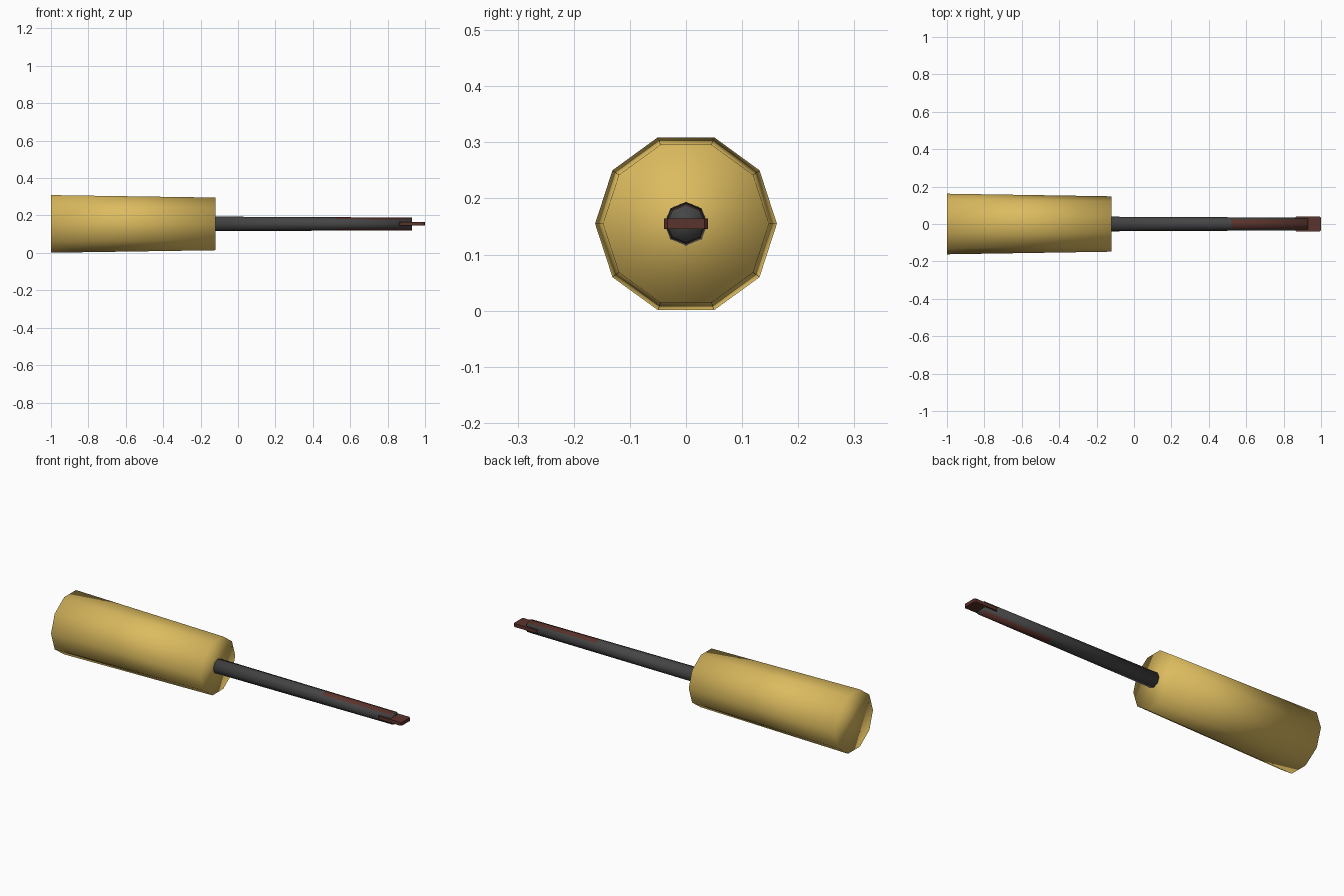
import bpy, bmesh, math

cube = bpy.data.objects.get("Cube")
if cube:
    bpy.data.objects.remove(cube, do_unlink=True)

AXIS_Z = 0.155


def material(name, rgb):
    mat = bpy.data.materials.new(name)
    mat.use_nodes = True
    mat.diffuse_color = (*rgb, 1)
    bsdf = next(n for n in mat.node_tree.nodes if n.type == 'BSDF_PRINCIPLED')
    bsdf.inputs["Base Color"].default_value = (*rgb, 1)
    bsdf.inputs["Roughness"].default_value = 0.8
    return mat


def finish(name, bm, mats, smooth=True):
    bmesh.ops.recalc_face_normals(bm, faces=bm.faces)
    for f in bm.faces:
        f.smooth = smooth
    mesh = bpy.data.meshes.new(name)
    bm.to_mesh(mesh)
    bm.free()
    for m in mats:
        mesh.materials.append(m)
    obj = bpy.data.objects.new(name, mesh)
    bpy.context.collection.objects.link(obj)
    return obj


def lathe(sides, profile):
    """Closed prism along x through (x, radius) rings, corners on the y axis."""
    bm = bmesh.new()
    rings = []
    for x, r in profile:
        angles = [math.tau * i / sides for i in range(sides)]
        rings.append([bm.verts.new((x, r * math.cos(a), AXIS_Z + r * math.sin(a)))
                      for a in angles])
    for a, b in zip(rings, rings[1:]):
        for i in range(sides):
            j = (i + 1) % sides
            bm.faces.new((a[i], a[j], b[j], b[i]))
    bm.faces.new(rings[0])
    bm.faces.new(rings[-1])
    bm.normal_update()
    return bm


yellow = material("handle_yellow", (0.72, 0.50, 0.115))
grey = material("dark_grey_steel", (0.06, 0.06, 0.062))
brown = material("rusty_brown", (0.105, 0.033, 0.025))

# Ten-sided tapered handle
finish("handle", lathe(10, [(-1.0, 0.162), (-0.12, 0.148)]), [yellow])

# Eight-sided shaft, rusty on the upper and lower facets near the tip
bm = lathe(8, [(-0.13, 0.039), (0.52, 0.036), (0.93, 0.034)])
bmesh.ops.recalc_face_normals(bm, faces=bm.faces)
for f in bm.faces:
    if f.calc_center_median().x > 0.52 and abs(f.normal.z) > 0.7:
        f.material_index = 1
finish("shaft", bm, [grey, brown])

# Flat blade set into the shaft end
bm = bmesh.new()
bmesh.ops.create_cube(bm, size=1)
for v in bm.verts:
    v.co = (0.93 + v.co.x * 0.14, v.co.y * 0.078, AXIS_Z + v.co.z * 0.018)
corners = [e for e in bm.edges
           if abs(e.verts[0].co.z - e.verts[1].co.z) > 0.01]
bmesh.ops.bevel(bm, geom=corners, offset=0.006, segments=1, affect='EDGES')
finish("blade", bm, [brown], smooth=False)
